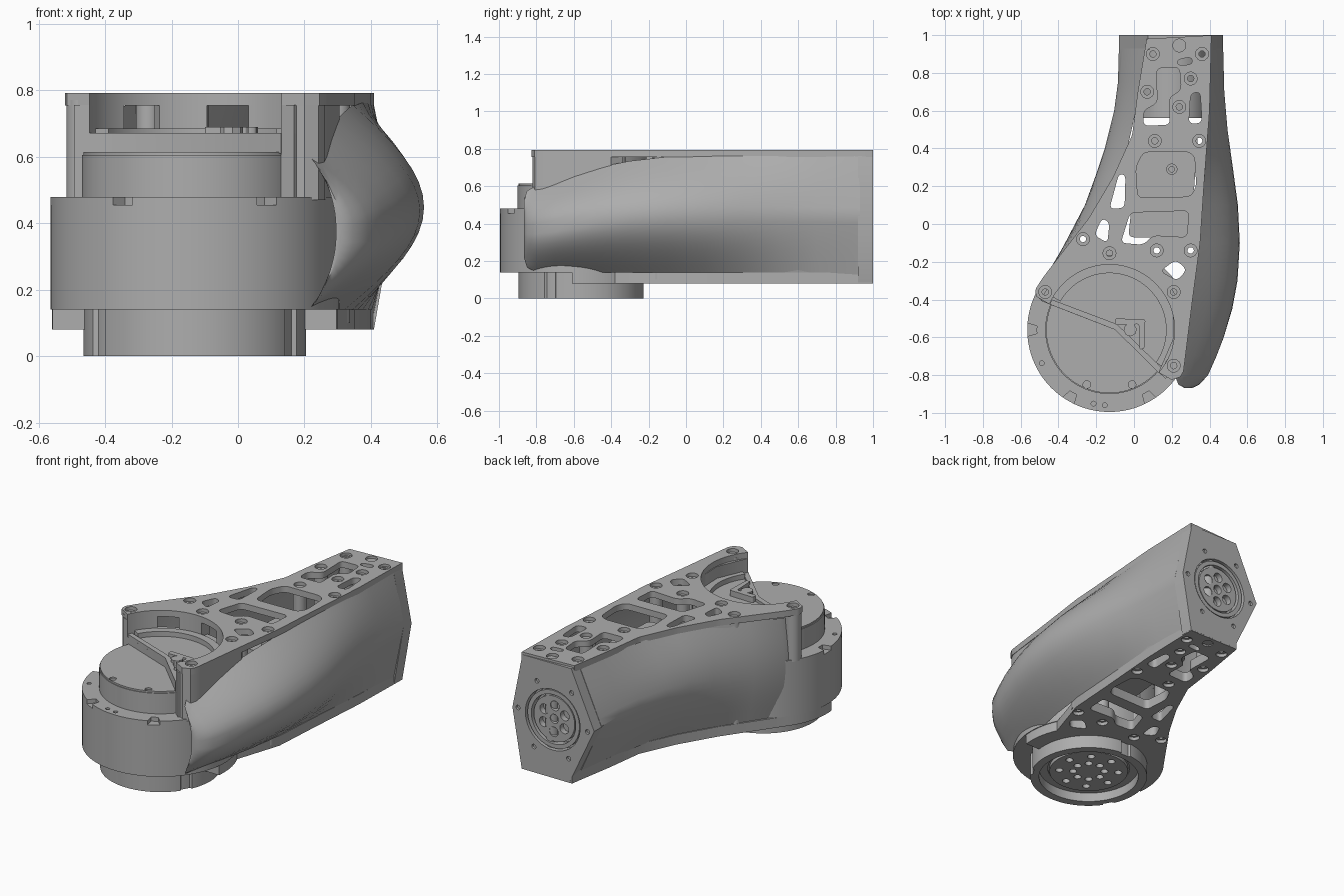
import bpy, bmesh
from math import sin, cos, pi, radians
from mathutils import Vector

cube = bpy.data.objects.get("Cube")
if cube:
    bpy.data.objects.remove(cube, do_unlink=True)

grey = bpy.data.materials.new("machined grey")
grey.use_nodes = True
grey.diffuse_color = (0.42, 0.42, 0.42, 1)
grey.node_tree.nodes["Principled BSDF"].inputs["Base Color"].default_value = grey.diffuse_color

CX, CY = -0.13, -0.56  # joint axis


def finish(ob):
    bpy.ops.object.select_all(action='DESELECT')
    ob.select_set(True)
    bpy.context.view_layer.objects.active = ob
    if ob.type == 'CURVE':
        bpy.ops.object.convert(target='MESH')
    ob = bpy.context.view_layer.objects.active
    ob.data.materials.clear()
    ob.data.materials.append(grey)
    bpy.ops.object.shade_smooth_by_angle(angle=radians(35))


def circle(x, y, r, n=32):
    angles = [0.137 + x + 2 * pi * i / n for i in range(n)]
    return [(x + r * cos(a), y + r * sin(a)) for a in angles]


def arc(r, a0, a1, n=40):
    angles = [radians(a0 + (a1 - a0) * i / n) for i in range(n + 1)]
    return [(CX + r * cos(a), CY + r * sin(a)) for a in angles]


def lobed(r, r_alt, half, first=0, step=60):
    """Circle whose radius changes near evenly spaced angles."""
    pts = []
    for i in range(240):
        a = i * 1.5
        d = abs((a - first + step / 2) % step - step / 2)
        rr = r_alt if d < half else r
        pts.append((CX + rr * cos(radians(a)), CY + rr * sin(radians(a))))
    return pts


def fillet(pts, r=0.03, n=5):
    """Round every corner of a polygon."""
    out = []
    for i, p in enumerate(pts):
        p, a, b = Vector(p), Vector(pts[i - 1]), Vector(pts[(i + 1) % len(pts)])
        s = p + (a - p) * min(0.48, r / (a - p).length)
        e = p + (b - p) * min(0.48, r / (b - p).length)
        for k in range(n + 1):
            t = k / n
            out.append(s * (1 - t) ** 2 + p * 2 * t * (1 - t) + e * t * t)
    return out


def prism(name, loops, lo, hi, axis='Z'):
    """Extrude an outline with holes along z, or along y for axis Y."""
    cu = bpy.data.curves.new(name, 'CURVE')
    cu.dimensions = '2D'
    cu.fill_mode = 'BOTH'
    cu.extrude = (hi - lo) / 2
    for loop in loops:
        sp = cu.splines.new('POLY')
        sp.points.add(len(loop) - 1)
        for q, p in zip(sp.points, loop):
            q.co = (p[0], p[1], 0, 1)
        sp.use_cyclic_u = True
    ob = bpy.data.objects.new(name, cu)
    bpy.context.collection.objects.link(ob)
    mid = (lo + hi) / 2
    if axis == 'Y':
        ob.rotation_euler = (pi / 2, 0, 0)
        ob.location = (0, mid, 0)
    else:
        ob.location = (0, 0, mid)
    finish(ob)


def shell(name, stations):
    """Loft curved skins: y, inner x, outer x, bottom z, top z, roundness."""
    n = 16
    bm = bmesh.new()
    rings = []
    for y, xi, xo, z0, z1, rnd in stations:
        outer, inner = [], []
        for i in range(n + 1):
            t = i / n
            bulge = rnd * sin(pi * t) + (1 - rnd) * (1 - abs(2 * t - 1))
            z = z0 + (z1 - z0) * t
            outer.append(bm.verts.new((xi + (xo - xi) * bulge, y, z)))
            if 0 < i < n:
                inner.append(bm.verts.new((xi + (xo - xi) * bulge * 0.65, y, z)))
        rings.append(outer + inner[::-1])
    for a, b in zip(rings, rings[1:]):
        for i in range(len(a)):
            j = (i + 1) % len(a)
            bm.faces.new((a[i], a[j], b[j], b[i]))
    bm.faces.new(rings[0])
    bm.faces.new(rings[-1])
    bmesh.ops.recalc_face_normals(bm, faces=bm.faces[:])
    me = bpy.data.meshes.new(name)
    bm.to_mesh(me)
    bm.free()
    ob = bpy.data.objects.new(name, me)
    bpy.context.collection.objects.link(ob)
    finish(ob)


# Joint drum with notched rim
rim_holes = [circle(CX + 0.4 * cos(a), CY + 0.4 * sin(a), 0.013, 12) for a in (3.6, 4.5, 4.65)]
prism("drum_body", [circle(CX, CY, 0.435, 96)], 0.14, 0.455)
prism("drum_rim", [lobed(0.435, 0.385, 4)] + rim_holes, 0.455, 0.48)
prism("drum_cap", [circle(CX, CY, 0.34, 96)], 0.47, 0.605)
prism("drum_cap_face", [circle(CX, CY, 0.335, 96), circle(-0.25, -0.85, 0.02, 16),
                        circle(-0.01, -0.85, 0.02, 16)], 0.605, 0.615)

# Output flange underneath
prism("flange_ring", [lobed(0.335, 0.322, 6, 90, 120), circle(CX, CY, 0.285, 64)], 0, 0.14)
prism("flange_step", [circle(CX, CY, 0.285, 64), circle(CX, CY, 0.235, 64)], 0.055, 0.14)
prism("flange_hub", [circle(CX, CY, 0.225, 64)]
      + [circle(CX + r * cos(k * pi / 4 + r), CY + r * sin(k * pi / 4 + r), 0.022, 12)
         for k in range(8) for r in (0.09, 0.17)], 0.035, 0.06)
prism("flange_floor", [circle(CX, CY, 0.235, 64)], 0.06, 0.14)

# Truss plates
bolts = [(.1, .9), (.36, .9), (.24, .945), (.07, .7), (.3, .77), (.24, .62), (.11, .44), (.345, .44),
         (-.27, -.08), (-.13, -.155), (.12, -.14), (.3, -.14), (.21, -.36), (.21, -.75), (-.47, -.36)]
windows = [
    [(.05, .52), (.19, .525), (.185, .67), (.25, .71), (.24, .83), (.12, .825), (.125, .64), (.05, .6)],
    [(.29, .53), (.36, .535), (.35, .7), (.3, .69)],
    [(.02, .14), (.3, .145), (.33, .2), (.32, .36), (.28, .385), (.05, .38), (.01, .3)],
    [(-.07, -.1), (.05, -.11), (.1, -.06), (.28, -.07), (.29, .07), (-.02, .06)],
    [(-.13, .08), (-.05, .085), (-.045, .26), (-.08, .265)],
    [(-.21, -.06), (-.17, .03), (-.13, .01), (-.14, -.1)],
    [(.14, -.25), (.22, -.19), (.28, -.24), (.23, -.3)],
    [(.23, .84), (.31, .845), (.305, .885), (.23, .87)],
]
windows = [fillet(w) for w in windows]
left_edge = [(.07, 1), (.02, .7), (-.01, .47), (-.11, .25), (-.24, .03), (-.48, -.28)]
right_edge = [(.27, -.72), (.31, -.4), (.35, -.1), (.37, .2), (.4, .6), (.41, .999)]
top_outline = (fillet(left_edge + [(-.525, -.35), (-.51, -.405)], 0.02)[5:-5] + arc(0.345, 157, -41)
               + [(.2, -.825), (.245, -.81), (.262, -.78)] + right_edge)
prism("top_plate", [top_outline] + windows + [circle(x, y, 0.034, 20) for x, y in bolts], 0.755, 0.793)
bottom_outline = left_edge[:-1] + arc(0.43, 142, 186, 16) + arc(0.43, -6.5, 25, 12) + right_edge[2:]
prism("bottom_plate", [bottom_outline] + windows
      + [circle(x, y, 0.032, 20) for x, y in bolts[:12]], 0.08, 0.14)

# Bolt posts joining the plates
for x, y in bolts:
    ear = y < -.7 or x < -.4
    prism("bolt_post", [circle(x, y, 0.047 if ear else 0.038, 24), circle(x, y, 0.017, 12)],
          0.47 if ear else 0.1, 0.772)


# Open pocket behind the drum cap
def arc_wall(name, a0, a1, r0, r1, z0, z1):
    prism(name, [arc(r1, a0, a1) + arc(r0, a1, a0)], z0, z1)


arc_wall("pocket_wall", 157, -41, 0.345, 0.395, 0.47, 0.67)
for a0, a1 in ((157, 128), (108, 84), (62, -41)):
    arc_wall("pocket_wall_upper", a0, a1, 0.345, 0.395, 0.67, 0.756)
arc_wall("pocket_step", 150, -35, 0.3, 0.346, 0.62, 0.685)
prism("pocket_floor", [arc(0.346, 157, -41) + [(-.1, -.56)]], 0.61, 0.655)
prism("pocket_lip", [[(-.447, -.425), (-.1, -.56), (.13, -.787), (.15, -.765),
                      (-.09, -.53), (-.435, -.4)]], 0.61, 0.672)
prism("pocket_arm", [[(.13, -.785), (.2, -.822), (.243, -.807), (.26, -.77), (.268, -.72),
                      (.305, -.4), (.27, -.34), (.205, -.46), (.21, -.6)]], 0.47, 0.757)
prism("sensor_mount", [fillet([(-.1, -.5), (.06, -.505), (.055, -.66), (.03, -.665),
                               (.025, -.53), (-.1, -.535)], 0.01)], 0.65, 0.69)
prism("sensor_post", [circle(-0.02, -0.56, 0.035, 8)], 0.6, 0.69)

# Side covers
shell("left_cover", [
    (-.867, .265, .31, .22, .53, 1.3), (-.85, .235, .345, .165, .575, 1.3), (-.8, .215, .39, .142, .605, 1.3),
    (-.7, .235, .435, .14, .635, 1.25), (-.6, .262, .475, .14, .665, 1.15), (-.45, .29, .52, .14, .705, 1.05),
    (-.3, .32, .548, .14, .735, 1), (-.1, .345, .56, .14, .757, 1), (.1, .36, .55, .14, .763, 1),
    (.3, .375, .523, .14, .765, .9), (.5, .39, .495, .135, .765, .7), (.7, .4, .478, .13, .765, .4),
    (.93, .407, .472, .12, .765, 0)])
shell("right_cover", [
    (-.34, -.45, -.48, .14, .72, 1), (-.28, -.44, -.468, .14, .735, 1), (-.12, -.335, -.375, .14, .755, 1),
    (.1, -.19, -.26, .14, .757, 1), (.25, -.105, -.205, .14, .76, .9), (.4, -.035, -.155, .135, .765, .8),
    (.6, .01, -.105, .13, .765, .5), (.75, .035, -.085, .125, .765, .3), (.93, .065, -.08, .12, .765, 0)])

# Wrist end: hexagonal frame, ring and pierced hub
WX, WZ = 0.2, 0.435


def ring_holes(count, dist, r, turn=0.05):
    angles = [turn + 2 * pi * k / count for k in range(count)]
    return [circle(WX + dist * cos(a), WZ + dist * sin(a), r, 14) for a in angles]


frame = [(.075, .78), (.405, .778), (.472, .44), (.41, .085), (.085, .087), (-.08, .438)]
prism("end_frame_back", [frame, circle(WX, WZ, 0.185, 64)], 0.92, 0.985, 'Y')
prism("end_frame", [frame, circle(WX, WZ, 0.185, 64)] + ring_holes(6, 0.235, 0.014), 0.985, 1.0, 'Y')
prism("wrist_ring", [circle(WX, WZ, 0.175, 64), circle(WX, WZ, 0.15, 64)], 0.9, 0.992, 'Y')
prism("wrist_hub", [circle(WX, WZ, 0.138, 64), circle(WX, WZ, 0.028, 16)]
      + ring_holes(6, 0.08, 0.03, 0.57), 0.95, 0.985, 'Y')
prism("wrist_motor", [circle(WX, WZ, 0.185, 64)], 0.56, 0.95, 'Y')

# Inner drive block
prism("drive_block", [fillet([(-.03, -.07), (.3, -.075), (.34, .5), (.03, .505)])], 0.25, 0.6)
prism("drive_boss", [circle(.2, .29, .03, 20), circle(.2, .29, .015, 12)], 0.6, 0.61)
